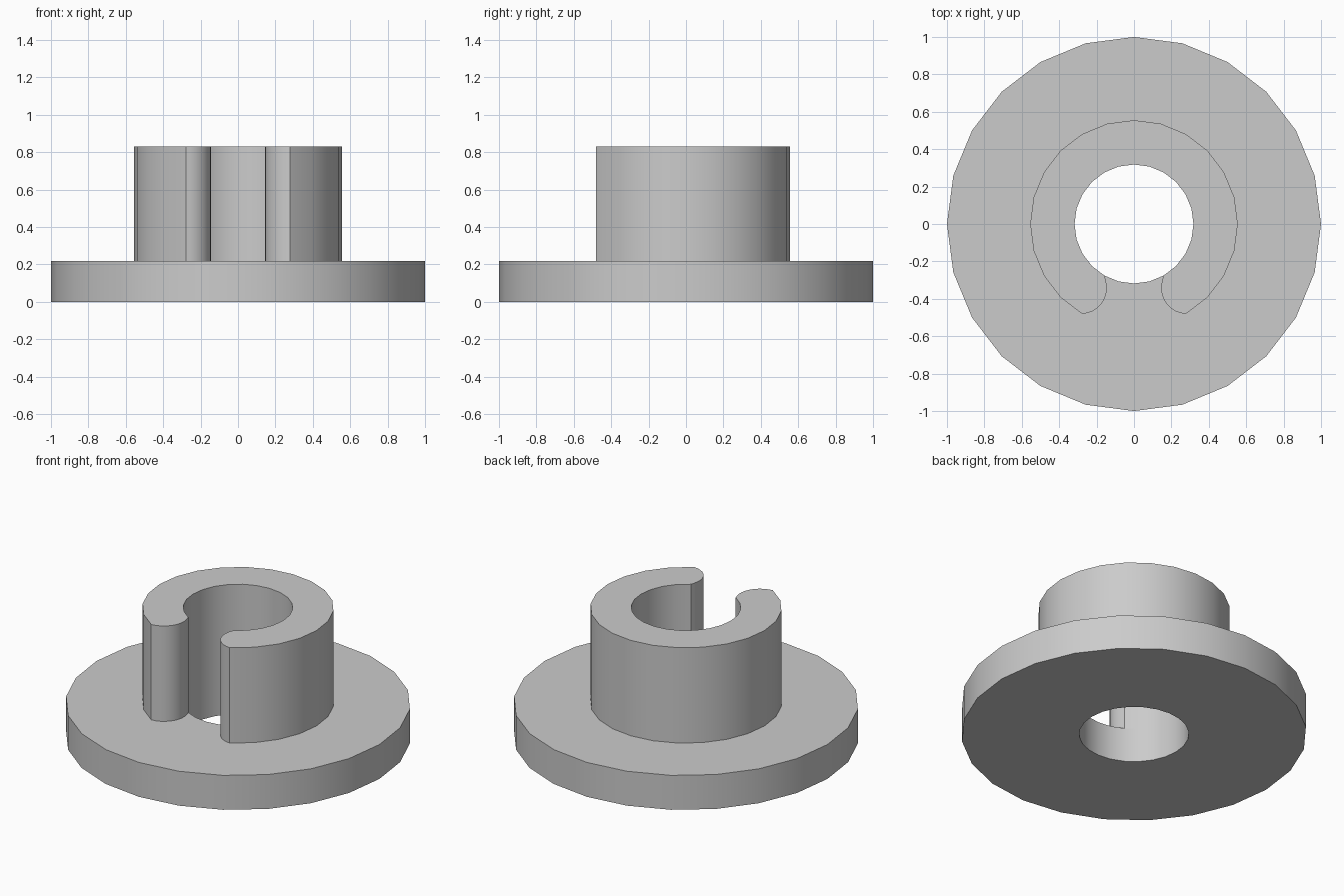
import bpy, bmesh
from math import sin, cos, radians, pi
from mathutils import Matrix, Vector

cube = bpy.data.objects.get("Cube")
if cube:
    bpy.data.objects.remove(cube)

SIDES = 24
STEP = 360 // SIDES
BORE, COLLAR_R, FLANGE_R = 0.318, 0.555, 1.0
FLANGE_TOP, COLLAR_TOP = 0.22, 0.83

grey = bpy.data.materials.new("plain_grey")
grey.use_nodes = True
colour = (0.6, 0.6, 0.6, 1)
grey.diffuse_color = colour
grey.node_tree.nodes["Principled BSDF"].inputs["Base Color"].default_value = colour


def finish(bm, name):
    bmesh.ops.recalc_face_normals(bm, faces=bm.faces)
    mesh = bpy.data.meshes.new(name)
    bm.to_mesh(mesh)
    bm.free()
    mesh.materials.append(grey)
    obj = bpy.data.objects.new(name, mesh)
    bpy.context.collection.objects.link(obj)
    bpy.ops.object.select_all(action='DESELECT')
    obj.select_set(True)
    bpy.context.view_layer.objects.active = obj
    bpy.ops.object.shade_smooth_by_angle(angle=radians(30))
    return obj


def arc(centre, radius, start, end, count):
    """Points along an arc, angles in degrees, both ends included."""
    angles = [radians(start + (end - start) * i / count) for i in range(count + 1)]
    return [(centre[0] + radius * cos(a), centre[1] + radius * sin(a)) for a in angles]


# Flange: a rectangular section spun round the bore
bm = bmesh.new()
section = [(BORE, 0), (FLANGE_R, 0), (FLANGE_R, FLANGE_TOP), (BORE, FLANGE_TOP)]
verts = [bm.verts.new((x, 0, z)) for x, z in section]
edges = [bm.edges.new((verts[i], verts[(i + 1) % 4])) for i in range(4)]
bmesh.ops.spin(bm, geom=verts + edges, cent=(0, 0, 0), axis=(0, 0, 1),
               angle=2 * pi, steps=SIDES, use_merge=True)
bmesh.ops.remove_doubles(bm, verts=bm.verts, dist=0.0001)
finish(bm, "flange")

# Collar: a C-shaped outline with rounded lips at the front gap, extruded upward
span = 300 // STEP
outer = arc((0, 0), COLLAR_R, -60, 240, span)
inner = arc((0, 0), BORE, 240, -60, span)
right_lip = arc((0.284, -0.3415), 0.139, 152.5, 267, 10)[1:-1]
left_lip = [(-x, y) for x, y in reversed(right_lip)]
outline = outer + left_lip + inner + right_lip

bm = bmesh.new()
face = bm.faces.new([bm.verts.new((x, y, FLANGE_TOP)) for x, y in outline])
top = bmesh.ops.extrude_face_region(bm, geom=[face], use_keep_orig=True)["geom"]
bmesh.ops.translate(bm, vec=(0, 0, COLLAR_TOP - FLANGE_TOP),
                    verts=[g for g in top if isinstance(g, bmesh.types.BMVert)])
finish(bm, "split_collar")
